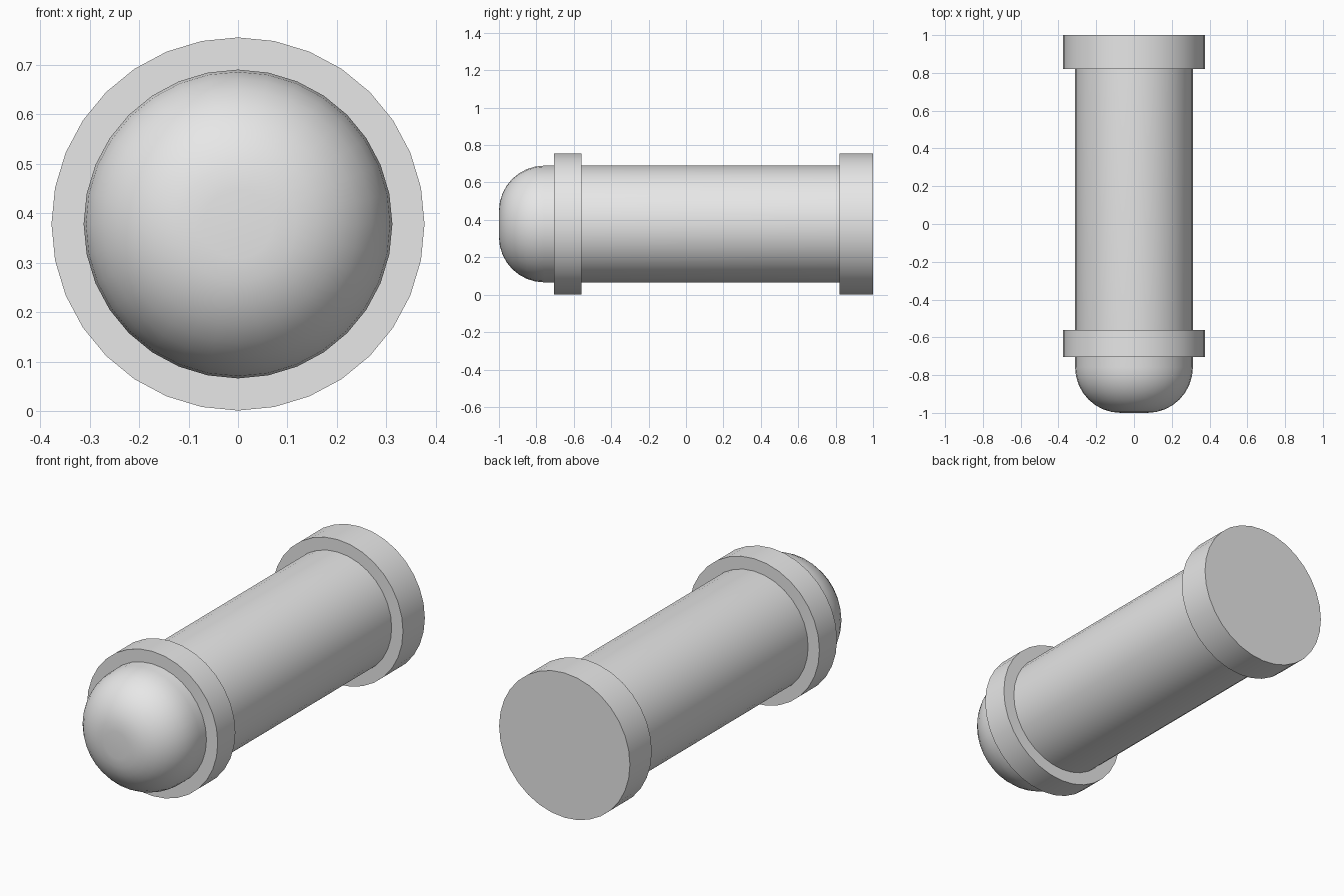
import bpy
import bmesh
from math import sin, cos, pi, radians

cube = bpy.data.objects.get("Cube")
if cube:
    bpy.data.objects.remove(cube, do_unlink=True)

SIDES = 32
AXIS_Z = 0.378

grey = bpy.data.materials.new("plain_grey")
grey.use_nodes = True
grey.diffuse_color = (0.8, 0.8, 0.8, 1)
grey.node_tree.nodes["Principled BSDF"].inputs["Base Color"].default_value = (0.8, 0.8, 0.8, 1)


def turned_part(name, profile):
    """Spin (radius, y) points, listed front to back, around the long axis."""
    bm = bmesh.new()
    rings = []
    for r, y in profile:
        angles = [2 * pi * i / SIDES for i in range(SIDES)]
        rings.append([bm.verts.new((r * sin(a), y, r * cos(a))) for a in angles])
    for a, b in zip(rings, rings[1:]):
        for i in range(SIDES):
            j = (i + 1) % SIDES
            bm.faces.new((a[i], a[j], b[j], b[i]))
    bm.faces.new(rings[0])
    bm.faces.new(rings[-1])
    bmesh.ops.recalc_face_normals(bm, faces=bm.faces)
    mesh = bpy.data.meshes.new(name)
    bm.to_mesh(mesh)
    bm.free()
    mesh.materials.append(grey)
    obj = bpy.data.objects.new(name, mesh)
    obj.location.z = AXIS_Z
    bpy.context.collection.objects.link(obj)
    bpy.ops.object.select_all(action="DESELECT")
    obj.select_set(True)
    bpy.context.view_layer.objects.active = obj
    bpy.ops.object.shade_smooth_by_angle(angle=radians(30))
    return obj


# Long tube with a broadly rounded nose and a small flat tip
tube_r, round_r, steps = 0.312, 0.242, 8
nose = [(tube_r - round_r + round_r * sin(t), -1 + round_r - round_r * cos(t))
        for t in (pi / 2 * i / steps for i in range(steps + 1))]
turned_part("rounded_tube", nose + [(tube_r, 0.9)])

# Raised collars
for name, front, back in (("front_collar", -0.705, -0.56), ("rear_collar", 0.82, 1.0)):
    turned_part(name, [(0.377, front), (0.377, back)])
